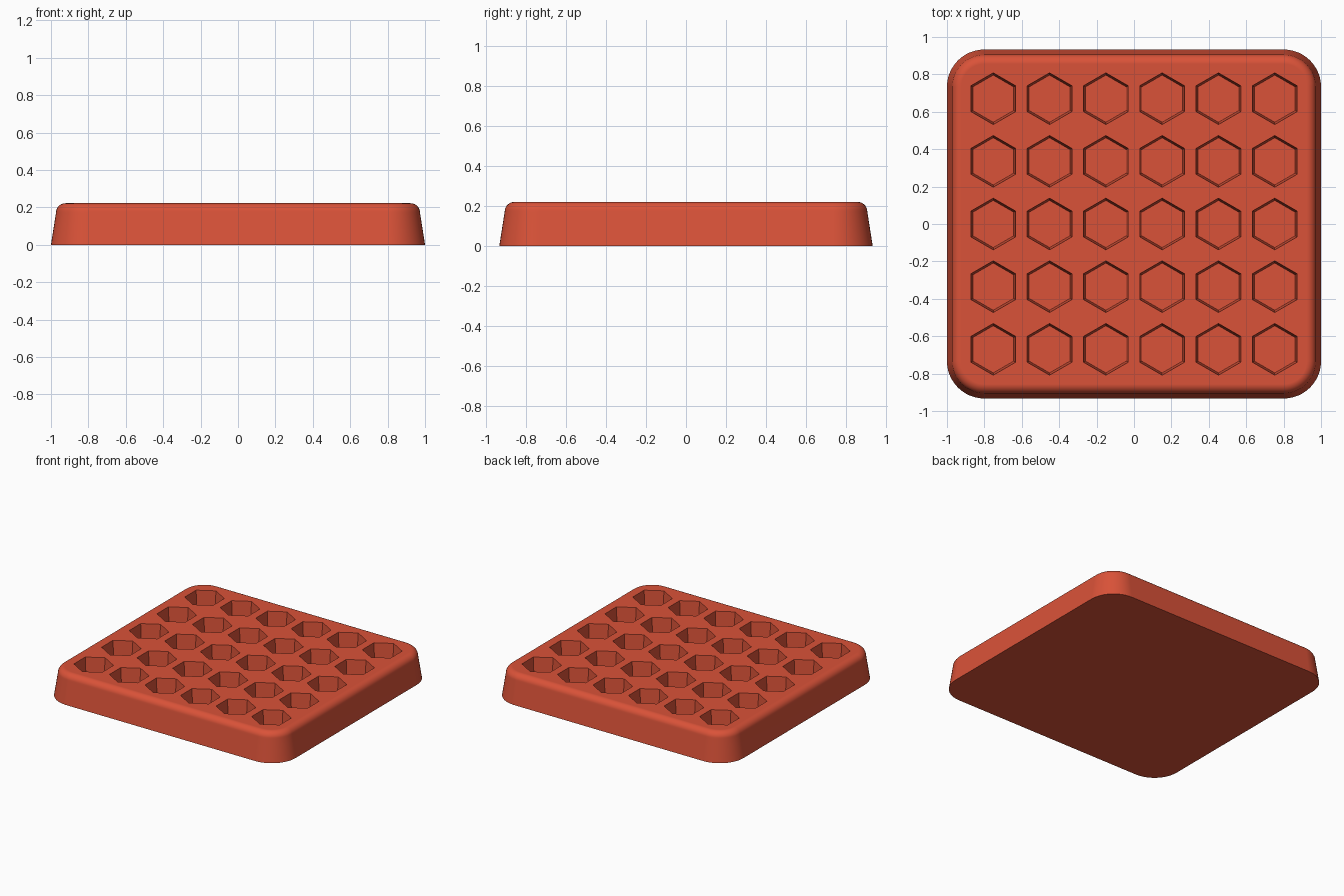
import bpy, bmesh, math

cube = bpy.data.objects.get("Cube")
if cube:
    bpy.data.objects.remove(cube, do_unlink=True)

HALF_X, HALF_Y, HEIGHT = 1.0, 0.933, 0.222
CORNER, ROUND, DRAFT = 0.2, 0.05, 0.027
COLS, ROWS, PITCH_X, PITCH_Y = 6, 5, 0.301, 0.335
CELL_TOP, CELL_FLOOR, DEPTH = 0.138, 0.126, 0.15

red = bpy.data.materials.new("brick red")
red.use_nodes = True
red.diffuse_color = (0.7, 0.085, 0.04, 1)
red.node_tree.nodes["Principled BSDF"].inputs["Base Color"].default_value = red.diffuse_color


def rounded_outline(inset, steps=12):
    """Rounded rectangle, counter-clockwise, moved inward by inset."""
    radius = CORNER - inset
    points = []
    for q, (sx, sy) in enumerate([(1, 1), (-1, 1), (-1, -1), (1, -1)]):
        for i in range(steps + 1):
            a = math.pi / 2 * (q + i / steps)
            points.append((sx * (HALF_X - CORNER) + radius * math.cos(a),
                           sy * (HALF_Y - CORNER) + radius * math.sin(a)))
    return points


def loft(bm, outlines):
    """Closed solid through a stack of (points, z) outlines."""
    rings = [[bm.verts.new((x, y, z)) for x, y in pts] for pts, z in outlines]
    for low, high in zip(rings, rings[1:]):
        for i in range(len(low)):
            j = (i + 1) % len(low)
            bm.faces.new((low[i], low[j], high[j], high[i]))
    bm.faces.new(rings[0][::-1])
    bm.faces.new(rings[-1])


def make_object(name, bm):
    mesh = bpy.data.meshes.new(name)
    bm.to_mesh(mesh)
    bm.free()
    mesh.materials.append(red)
    obj = bpy.data.objects.new(name, mesh)
    bpy.context.collection.objects.link(obj)
    return obj


# Tray body: drafted sides and a rounded top rim
profile = [(0, 0)]
for i in range(9):
    a = math.pi / 2 * i / 8
    profile.append((DRAFT + ROUND * (1 - math.cos(a)), HEIGHT - ROUND + ROUND * math.sin(a)))
bm = bmesh.new()
loft(bm, [(rounded_outline(inset), z) for inset, z in profile])
tray = make_object("tray", bm)

# Hexagonal wells, slightly narrower at the floor
bm = bmesh.new()
over = 0.05
slope = (CELL_TOP - CELL_FLOOR) / DEPTH
for col in range(COLS):
    for row in range(ROWS):
        cx = (col - (COLS - 1) / 2) * PITCH_X
        cy = (row - (ROWS - 1) / 2) * PITCH_Y
        stack = []
        for r, z in [(CELL_FLOOR, HEIGHT - DEPTH), (CELL_TOP + slope * over, HEIGHT + over)]:
            angles = [math.pi / 2 + k * math.pi / 3 for k in range(6)]
            stack.append(([(cx + r * math.cos(a), cy + r * math.sin(a)) for a in angles], z))
        loft(bm, stack)
cutter = make_object("well_cutter", bm)
cutter.hide_render = True

# Cut the wells and drop the cutter
bpy.ops.object.select_all(action="DESELECT")
tray.select_set(True)
bpy.context.view_layer.objects.active = tray
cut = tray.modifiers.new("wells", "BOOLEAN")
cut.operation = "DIFFERENCE"
cut.solver = "EXACT"
cut.object = cutter
bpy.ops.object.modifier_apply(modifier=cut.name)
bpy.data.objects.remove(cutter, do_unlink=True)

# Smooth rim, crisp wells
bpy.ops.object.shade_smooth_by_angle(angle=math.radians(30))
weighted = tray.modifiers.new("flat_top_normals", "WEIGHTED_NORMAL")
weighted.keep_sharp = True
